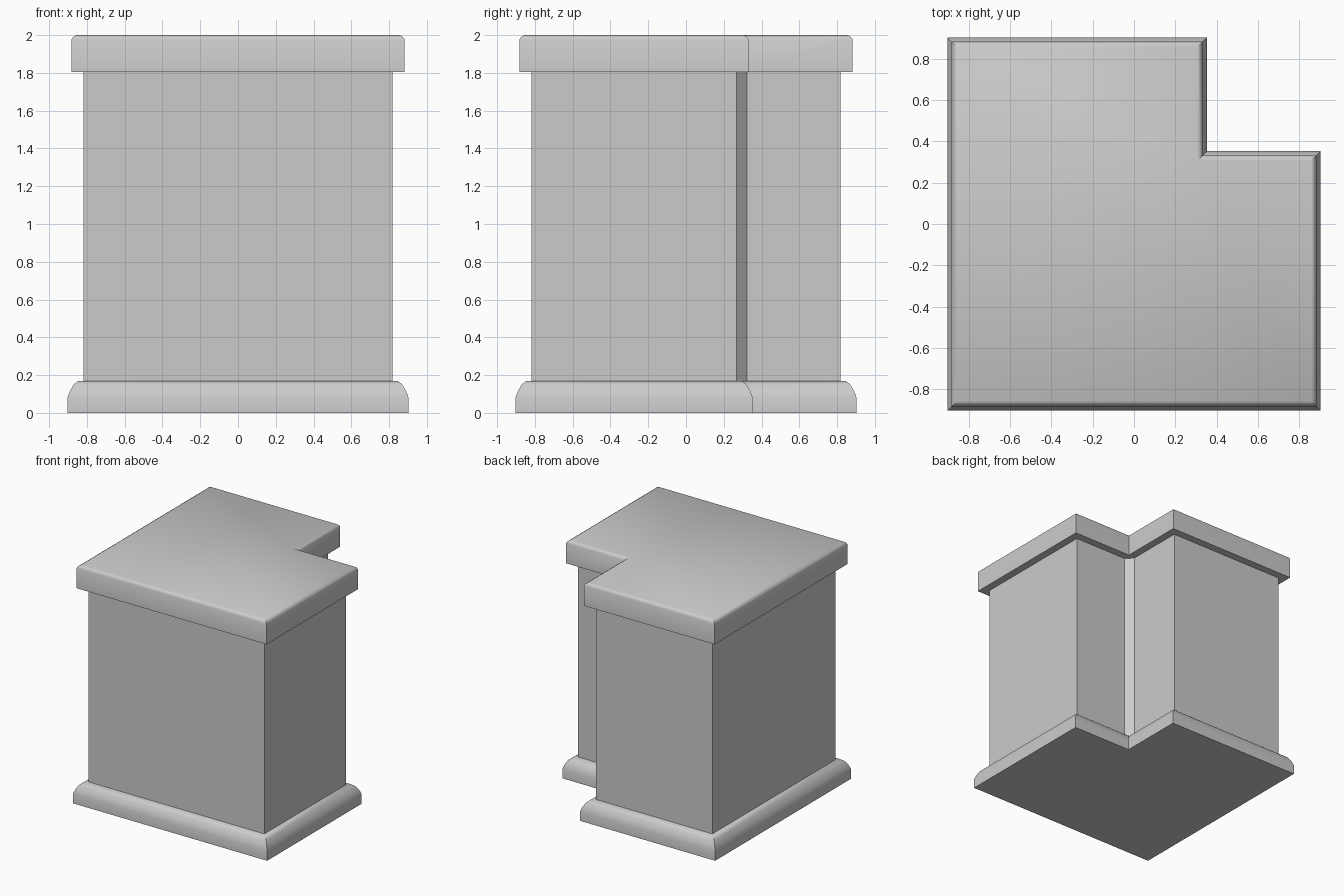
import bpy, bmesh, math

cube = bpy.data.objects.get("Cube")
if cube:
    bpy.data.objects.remove(cube, do_unlink=True)

stone = bpy.data.materials.new("light grey")
stone.use_nodes = True
GREY = (0.6, 0.6, 0.6, 1)
stone.diffuse_color = GREY
stone.node_tree.nodes["Principled BSDF"].inputs["Base Color"].default_value = GREY

NOTCH = 0.55  # depth of the missing back corner


def outline(d, chamfer=0.0):
    """L-shaped plan at half-width d, with an optional filled inner corner."""
    n = d - NOTCH
    inner = [(n + chamfer, n), (n, n + chamfer)] if chamfer else [(n, n)]
    return [(-d, -d), (d, -d), (d, n), *inner, (n, d), (-d, d)]


def stacked_part(name, profile, chamfer=0.0):
    """Closed solid whose plan follows a profile of (half-width, height)."""
    bm = bmesh.new()
    rings = [[bm.verts.new((x, y, z)) for x, y in outline(d, chamfer)]
             for d, z in profile]
    for low, high in zip(rings, rings[1:]):
        for i in range(len(low)):
            j = (i + 1) % len(low)
            bm.faces.new((low[i], low[j], high[j], high[i]))
    bm.faces.new(rings[0][::-1])
    bm.faces.new(rings[-1])
    mesh = bpy.data.meshes.new(name)
    bm.to_mesh(mesh)
    bm.free()
    mesh.materials.append(stone)
    obj = bpy.data.objects.new(name, mesh)
    bpy.context.collection.objects.link(obj)
    bpy.ops.object.select_all(action="DESELECT")
    obj.select_set(True)
    bpy.context.view_layer.objects.active = obj
    bpy.ops.object.shade_smooth_by_angle(angle=math.radians(40))
    return obj


# Plinth with a rounded shoulder
stacked_part("plinth", [(0.903, 0), (0.903, 0.08), (0.89, 0.115),
                        (0.87, 0.15), (0.845, 0.17)])
# Straight shaft with a small chamfer filling the inner corner
stacked_part("shaft", [(0.817, 0.16), (0.817, 1.81)], chamfer=0.055)
# Overhanging cap slab with an eased top edge
stacked_part("cap", [(0.882, 1.805), (0.882, 1.975), (0.875, 1.988), (0.857, 2.0)])
